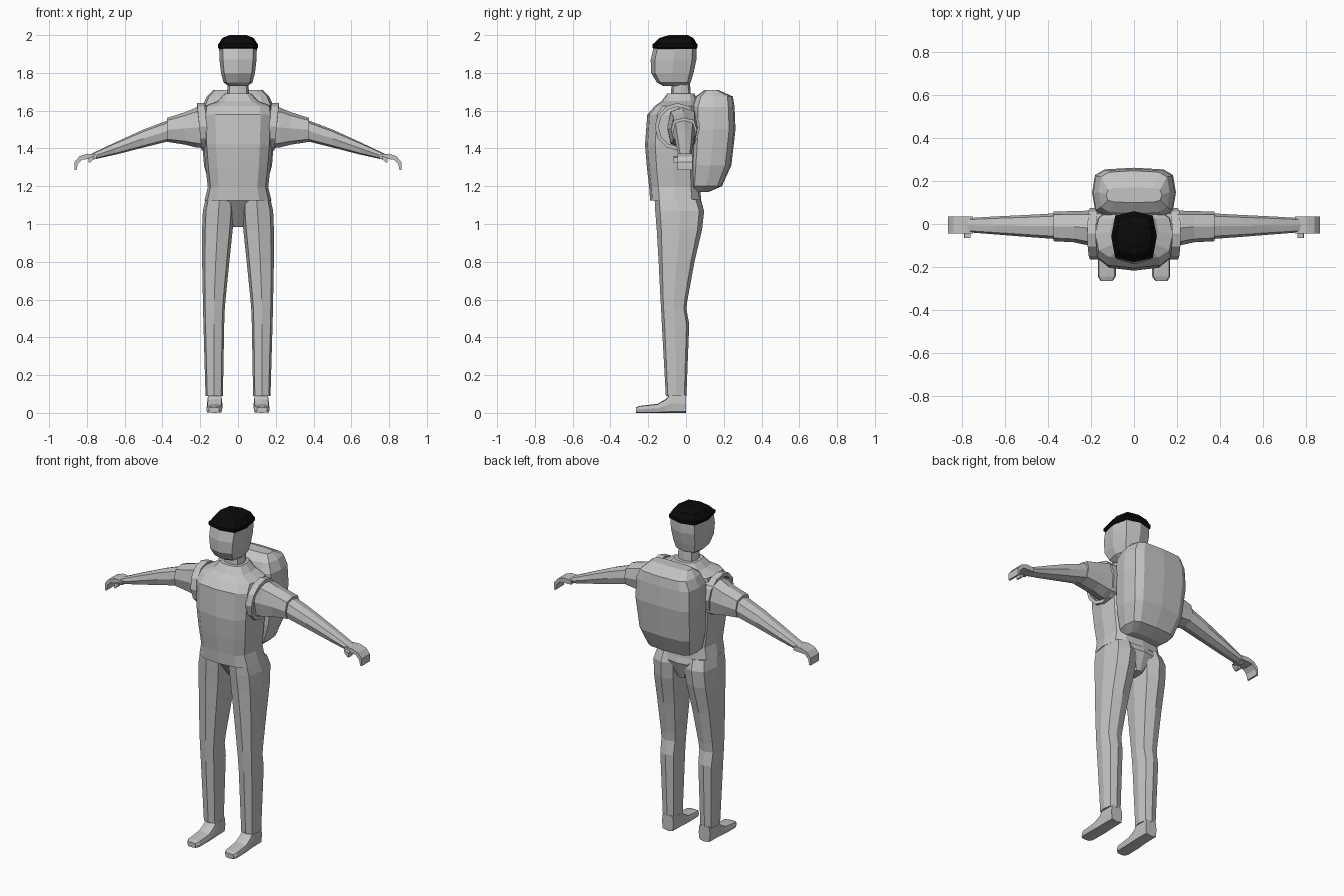
import bpy, bmesh, math

cube = bpy.data.objects.get("Cube")
if cube:
    bpy.data.objects.remove(cube, do_unlink=True)


def make_material(name, value):
    mat = bpy.data.materials.new(name)
    mat.use_nodes = True
    colour = (value, value, value, 1)
    mat.diffuse_color = colour
    mat.node_tree.nodes["Principled BSDF"].inputs["Base Color"].default_value = colour
    return mat


GREY = make_material("plain grey", 0.55)
BLACK = make_material("cap black", 0.003)
X, Y, Z = 0, 1, 2


def finish(name, bm, mat):
    """Turn a bmesh into a flat shaded object."""
    bmesh.ops.recalc_face_normals(bm, faces=bm.faces)
    mesh = bpy.data.meshes.new(name)
    bm.to_mesh(mesh)
    bm.free()
    mesh.materials.append(mat)
    obj = bpy.data.objects.new(name, mesh)
    bpy.context.collection.objects.link(obj)
    return obj


def bridge(bm, loops, closed=False):
    """Join neighbouring vertex loops with quads."""
    pairs = list(zip(loops, loops[1:]))
    if closed:
        pairs.append((loops[-1], loops[0]))
    for a, b in pairs:
        n = len(a)
        for i in range(n):
            j = (i + 1) % n
            bm.faces.new((a[i], a[j], b[j], b[i]))


def loft(name, axis, rings, sides=8, power=0.7, mat=GREY, flip=1):
    """Skin rounded sections, each given as position, low/high, low/high."""
    bm = bmesh.new()
    u, v = [k for k in (X, Y, Z) if k != axis]
    loops = []
    for pos, u0, u1, v0, v1 in rings:
        loop = []
        for i in range(sides):
            t = math.tau * (i / sides + 1 / 4)
            c, s = (math.copysign(abs(w) ** power, w) if abs(w) > 1e-6 else 0
                    for w in (math.cos(t), math.sin(t)))
            co = [0, 0, 0]
            co[axis] = pos
            co[u] = (u0 + u1) / 2 + c * (u1 - u0) / 2
            co[v] = (v0 + v1) / 2 + s * (v1 - v0) / 2
            co[X] *= flip
            loop.append(bm.verts.new(co))
        loops.append(loop)
    bridge(bm, loops)
    bm.faces.new(loops[0])
    bm.faces.new(loops[-1])
    return finish(name, bm, mat)


def body_loft(name, rings, **options):
    """Vertical loft centred on x, sections as height, half width, front, back."""
    return loft(name, Z, [(z, -w, w, f, b) for z, w, f, b in rings], **options)


def slab(name, outline, y0, y1, flip):
    """Extrude an x-z outline through y."""
    bm = bmesh.new()
    loops = [[bm.verts.new((x * flip, y, z)) for x, z in outline] for y in (y0, y1)]
    bridge(bm, loops)
    for loop in loops:
        bm.faces.new(loop)
    return finish(name, bm, GREY)


def strap(name, flip):
    """Flat band looping around the shoulder."""
    bm = bmesh.new()
    loops = []
    for i in range(12):
        t = math.tau * i / 12
        c, s = math.cos(t), math.sin(t)
        x = 0.185 + 0.012 * s
        loops.append([bm.verts.new(((x + dx) * flip, -0.045 + (0.12 + dr) * c,
                                    1.515 + (0.125 + dr) * s))
                      for dx, dr in ((-.02, 0), (.02, 0), (.02, -.02), (-.02, -.02))])
    bridge(bm, loops, closed=True)
    return finish(name, bm, GREY)


# Head, neck and cap
body_loft("head", [
    (1.73, .05, -.12, .01), (1.75, .077, -.155, .025), (1.8, .09, -.185, .04),
    (1.87, .098, -.187, .055), (1.94, .1, -.17, .055)], power=0.6)
body_loft("neck", [(1.64, .075, -.1, .04), (1.69, .058, -.08, .025), (1.76, .055, -.075, .02)])
body_loft("cap", [
    (1.927, .1, -.17, .055), (1.935, .106, -.178, .06), (1.952, .106, -.178, .06),
    (1.958, .1, -.168, .054), (1.985, .083, -.14, .04), (2, .045, -.09, .01)],
    power=0.55, mat=BLACK)

# Shirt and trousers top
body_loft("torso", [
    (1.125, .177, -.19, .08), (1.195, .16, -.195, .075), (1.3, .172, -.207, .075),
    (1.42, .182, -.217, .08), (1.58, .188, -.205, .08), (1.625, .18, -.165, .07),
    (1.65, .11, -.13, .06), (1.69, .072, -.1, .045)], sides=12, power=0.65)
body_loft("pelvis", [
    (.985, .03, -.05, .05), (1.09, .11, -.13, .09), (1.14, .172, -.167, .075)],
    sides=12)

# Backpack
body_loft("backpack", [
    (1.17, .11, .02, .12), (1.2, .15, .02, .19), (1.31, .18, .02, .24),
    (1.5, .195, .03, .262), (1.62, .19, .03, .257), (1.675, .165, .05, .248),
    (1.71, .13, .1, .17)], sides=12, power=0.5)

for side, flip in (("left", 1), ("right", -1)):
    # Trouser leg and shoe
    loft(side + "_leg", Z, [
        (.09, .08, .172, -.107, .002), (.47, .073, .183, -.128, .017),
        (.55, .07, .185, -.132, .002), (.6, .066, .186, -.135, .008),
        (.8, .046, .19, -.145, .045), (.97, .028, .19, -.155, .085),
        (1.07, .02, .186, -.163, .096), (1.13, .025, .172, -.166, .075)],
        power=0.65, flip=flip)
    loft(side + "_shoe", Y, [
        (-.265, .1, .155, 0, .03), (-.245, .085, .168, 0, .037),
        (-.15, .083, .167, 0, .048), (-.105, .083, .164, 0, .075),
        (-.085, .083, .164, 0, .1), (0, .085, .162, 0, .1)],
        power=0.4, flip=flip)

    # Sleeve, forearm and curled hand
    loft(side + "_sleeve", X, [
        (.15, -.1, .065, 1.4, 1.62), (.22, -.098, .062, 1.405, 1.617),
        (.28, -.085, .06, 1.42, 1.592), (.375, -.08, .058, 1.435, 1.562)], flip=flip)
    loft(side + "_forearm", X, [
        (.36, -.07, .05, 1.44, 1.553), (.5, -.06, .042, 1.405, 1.5),
        (.65, -.048, .035, 1.367, 1.432), (.78, -.038, .027, 1.338, 1.37)], flip=flip)
    slab(side + "_hand", [
        (.75, 1.37), (.8, 1.372), (.84, 1.358), (.865, 1.328), (.866, 1.285),
        (.855, 1.285), (.848, 1.318), (.825, 1.342), (.75, 1.345)],
        -.045, .035, flip)
    slab(side + "_thumb", [
        (.76, 1.36), (.79, 1.352), (.792, 1.325), (.782, 1.325), (.765, 1.342)],
        -.065, -.03, flip)

    # Backpack strap
    strap(side + "_strap", flip)
